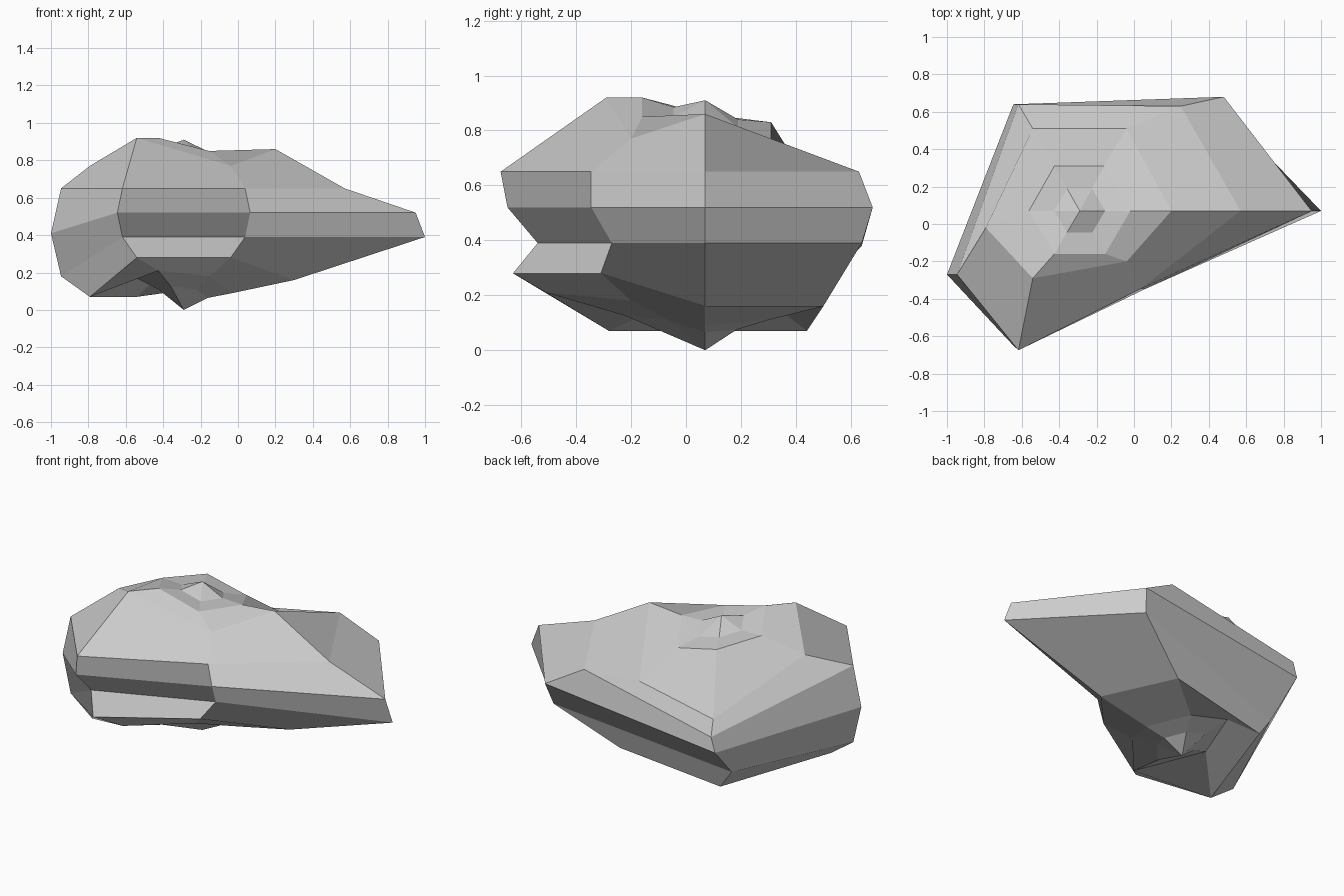
import bpy, bmesh
from math import sin, cos, pi, radians
from mathutils import Vector

if "Cube" in bpy.data.objects:
    bpy.data.objects.remove(bpy.data.objects["Cube"])

# A boulder: six-sided, eight-band ball whose vertical ribs are pushed out of shape
CX, CY, R = -0.29, 0.07, 0.71
BANDS = 8

# Each rib: angle -> (y, z) from top to bottom; x follows the ball
ribs = {
    0:   [(.07, .84), (.07, .86), (.07, .65), (.07, .52), (.07, .39), (.07, .16), (.07, .09)],
    60:  [(.31, .77), (.51, .61), (.63, .65), (.68, .52), (.64, .39), (.50, .16), (.30, .11)],
    120: [(.31, .83), (.51, .51), (.64, .47), (.64, .38), (.44, .18), (.44, .07), (.30, .18)],
    180: [(.07, .86), (-.02, .77), (-.27, .65), (-.27, .41), (-.27, .18), (-.28, .07), (-.05, .18)],
    240: [(-.16, .92), (-.29, .92), (-.675, .65), (-.65, .52), (-.54, .39), (-.63, .28), (-.51, .21)],
    300: [(-.16, .85), (-.20, .77), (-.345, .65), (-.345, .52), (-.27, .39), (-.31, .28), (-.20, .18)],
}
# Right-hand ribs are stretched outward in x
stretched = {
    0:  [-.02, .20, .57, .95, 1.0, .30, -.03],
    60: [-.16, -.04, .25, .48, .45, .10, -.16],
}

bm = bmesh.new()
top = bm.verts.new((CX, CY, .91))
bottom = bm.verts.new((CX, CY, 0))


def dent(pole, vert, dz):
    """Extra vertex halfway from a pole to the nearest ring, dented inward."""
    return bm.verts.new((pole.co + vert.co) / 2 + Vector((0, 0, dz)))


columns = []
for angle, yz in ribs.items():
    col = []
    for i, (y, z) in enumerate(yz):
        x = CX + R * sin(pi * (i + 1) / BANDS) * cos(radians(angle))
        if angle in stretched:
            x = stretched[angle][i]
        col.append(bm.verts.new((x, y, z)))
    columns.append([top, dent(top, col[0], -.03)] + col
                   + [dent(bottom, col[-1], .02), bottom])

# Skin neighbouring ribs together
for k, a in enumerate(columns):
    b = columns[(k + 1) % len(columns)]
    for i in range(len(a) - 1):
        corners = [a[i], a[i + 1], b[i + 1], b[i]]
        bm.faces.new(list(dict.fromkeys(corners)))
bmesh.ops.recalc_face_normals(bm, faces=bm.faces[:])

mesh = bpy.data.meshes.new("boulder")
bm.to_mesh(mesh)
bm.free()
bpy.context.collection.objects.link(bpy.data.objects.new("boulder", mesh))
